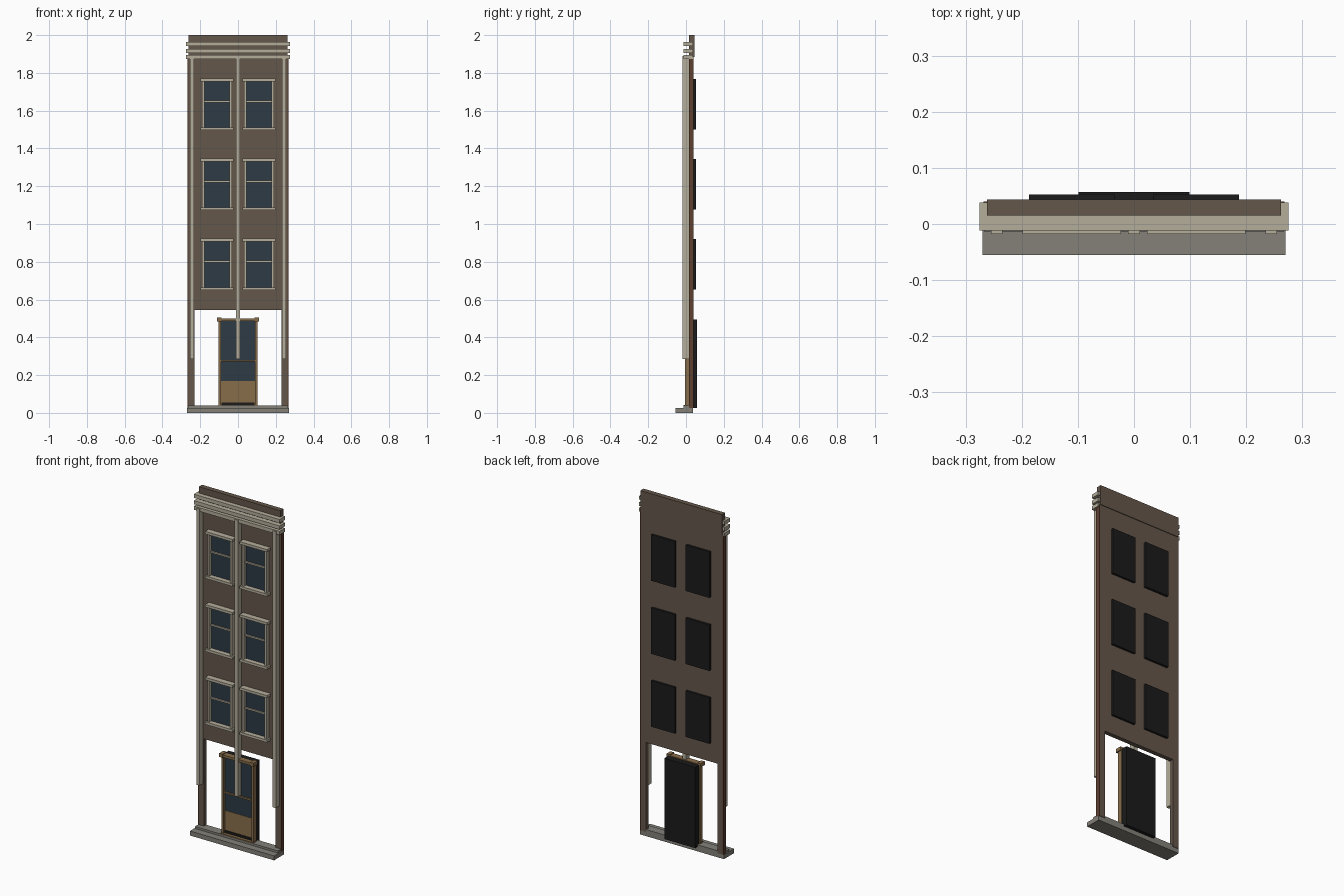
import bpy

cube = bpy.data.objects.get("Cube")
if cube:
    bpy.data.objects.remove(cube, do_unlink=True)


def material(name, r, g, b):
    m = bpy.data.materials.new(name)
    m.use_nodes = True
    m.diffuse_color = (r, g, b, 1)
    m.node_tree.nodes["Principled BSDF"].inputs["Base Color"].default_value = (r, g, b, 1)
    return m


BRICK = material("brown brick", 0.13, 0.095, 0.07)
EDGE = material("red brown edge", 0.11, 0.05, 0.03)
TRIM = material("cream trim", 0.46, 0.42, 0.33)
STONE = material("grey stone", 0.23, 0.22, 0.19)
GLASS = material("blue grey glass", 0.026, 0.043, 0.06)
WOOD = material("tan wood", 0.25, 0.155, 0.07)
DARK = material("dark interior", 0.011, 0.011, 0.011)


def box(name, mat, x, y, z):
    """Box from (min, max) ranges on each axis."""
    lo, hi = zip(x, y, z)
    bpy.ops.mesh.primitive_cube_add(size=1, location=[(a + b) / 2 for a, b in zip(lo, hi)])
    ob = bpy.context.object
    ob.name = name
    ob.scale = [b - a for a, b in zip(lo, hi)]
    bpy.ops.object.transform_apply(location=False, rotation=False, scale=True)
    ob.data.materials.append(mat)
    return ob


def wide(half):
    return (-half, half)


def pair(name, mat, x, y, z):
    """The same box on both sides of the middle."""
    box(name + "_left", mat, x, y, z)
    box(name + "_right", mat, (-x[1], -x[0]), y, z)


# Pavement and step
box("pavement", STONE, wide(0.27), (-0.055, 0.037), (0, 0.026))
box("step", STONE, wide(0.266), (-0.014, 0.037), (0.026, 0.038))

# Wall, parapet and ground floor piers
WALL_Y = (0.015, 0.04)
box("upper_wall", BRICK, wide(0.262), WALL_Y, (0.545, 1.885))
box("parapet", BRICK, wide(0.262), (0.015, 0.044), (1.885, 2.0))
pair("pier", BRICK, (0.23, 0.262), WALL_Y, (0.026, 0.545))
pair("wall_edge", EDGE, (0.262, 0.268), WALL_Y, (0.026, 1.885))

# Cornice bands and pilasters
for i, z in enumerate((1.873, 1.905, 1.942)):
    box(f"cornice_band_{i + 1}", TRIM, wide(0.275), (-0.012, 0.038), (z, z + 0.021))
pair("pilaster", TRIM, (0.234, 0.255), (-0.018, 0.015), (0.285, 1.89))
box("middle_pilaster", TRIM, wide(0.011), (-0.018, 0.015), (0.285, 1.89))


def window(name, cx, z):
    """Sash window with its sill at height z."""
    def part(label, mat, half, y, z0, z1, dx=0):
        box(f"{name}_{label}", mat, (cx + dx - half, cx + dx + half), y, (z + z0, z + z1))
    part("sill", TRIM, 0.088, (-0.018, 0.016), 0, 0.015)
    part("lintel", TRIM, 0.088, (-0.018, 0.016), 0.258, 0.273)
    for side, dx in (("left", 0.073), ("right", -0.073)):
        part("jamb_" + side, TRIM, 0.006, (-0.01, 0.016), 0.015, 0.258, dx)
    part("rail", TRIM, 0.068, (0.002, 0.016), 0.147, 0.156)
    part("glass", GLASS, 0.068, (0.01, 0.016), 0.015, 0.258)
    part("backing", DARK, 0.076, (0.035, 0.053), 0.003, 0.27)


# Three floors of paired windows
for floor, z in enumerate((0.65, 1.073, 1.497)):
    window(f"window_{floor + 1}_left", 0.111, z)
    window(f"window_{floor + 1}_right", -0.111, z)

# Door
FRAME_Y = (-0.005, 0.022)
pair("door_jamb", WOOD, (0.09, 0.104), FRAME_Y, (0.038, 0.488))
box("door_head", WOOD, wide(0.104), (-0.012, 0.022), (0.486, 0.5))
pair("door_head_block", WOOD, (0.088, 0.11), (-0.015, 0.022), (0.484, 0.505))
box("door_panel", WOOD, wide(0.09), (0.008, 0.02), (0.038, 0.17))
box("door_glass", GLASS, wide(0.09), (0.01, 0.02), (0.17, 0.488))
box("door_rail", WOOD, wide(0.09), (0.002, 0.012), (0.272, 0.281))
box("door_threshold", WOOD, wide(0.105), (-0.012, 0.022), (0.03, 0.042))
box("door_kick_plate", DARK, wide(0.088), (0.003, 0.01), (0.043, 0.056))
box("door_backing", DARK, wide(0.099), (0.02, 0.057), (0.026, 0.495))
